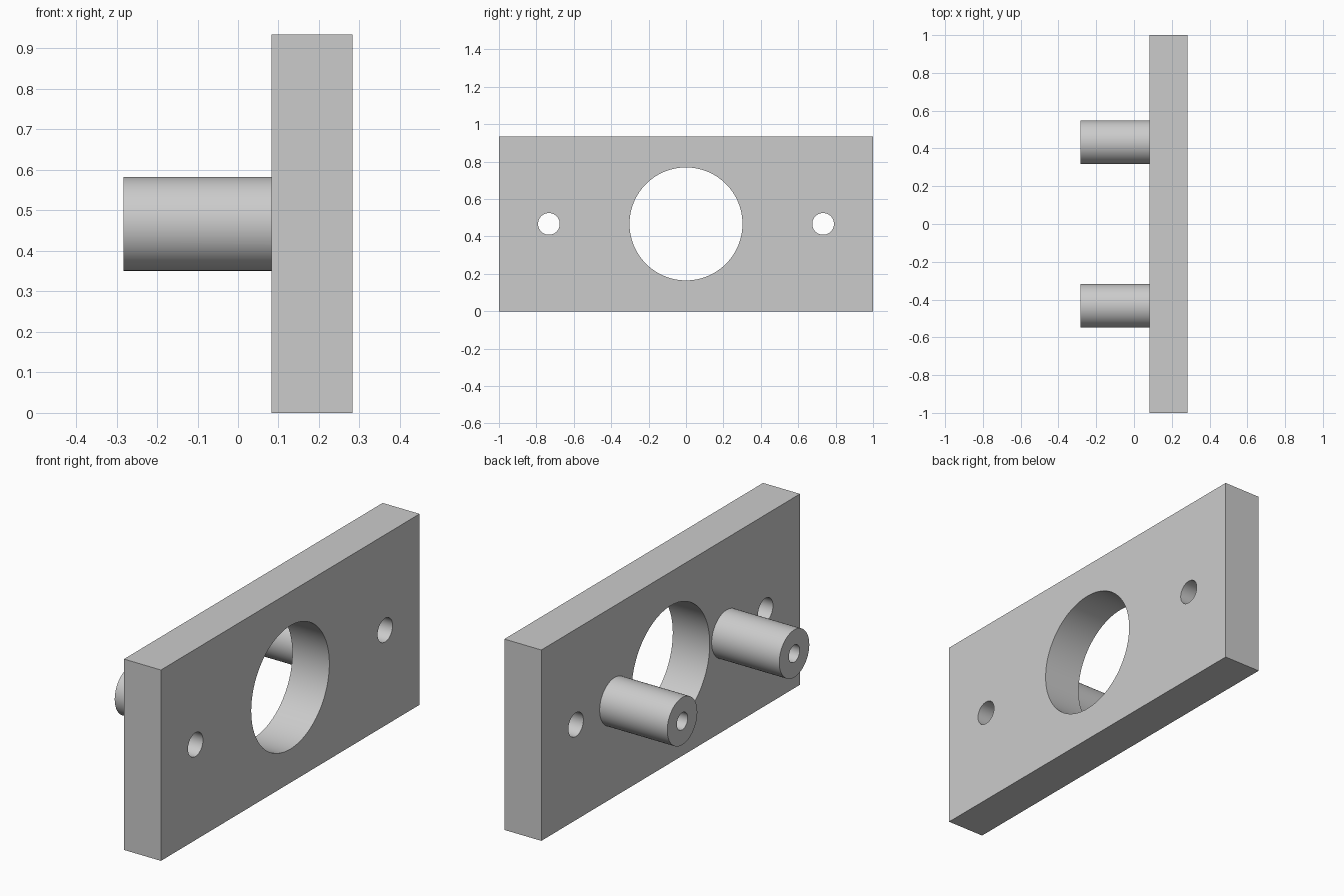
import bpy
from math import pi, radians

cube = bpy.data.objects.get("Cube")
if cube:
    bpy.data.objects.remove(cube, do_unlink=True)

grey = bpy.data.materials.new("plain grey")
grey.use_nodes = True
colour = (0.6, 0.6, 0.6, 1)
grey.diffuse_color = colour
grey.node_tree.nodes["Principled BSDF"].inputs["Base Color"].default_value = colour

MID = 0.467          # height of every hole and post
FRONT, BACK = 0.083, 0.283   # plate faces
TIP = -0.283         # free end of the posts


def rod(name, radius, x0, x1, y):
    """Cylinder along x from x0 to x1."""
    bpy.ops.mesh.primitive_cylinder_add(
        vertices=96, radius=radius, depth=x1 - x0,
        location=((x0 + x1) / 2, y, MID), rotation=(0, pi / 2, 0))
    obj = bpy.context.object
    obj.name = name
    obj.data.materials.append(grey)
    return obj


def combine(target, tool, operation):
    """Apply a boolean and discard the tool object."""
    mod = target.modifiers.new(operation.lower(), "BOOLEAN")
    mod.operation, mod.solver, mod.object = operation, "EXACT", tool
    bpy.context.view_layer.objects.active = target
    bpy.ops.object.modifier_apply(modifier=mod.name)
    bpy.data.objects.remove(tool, do_unlink=True)


# Rectangular plate
bpy.ops.mesh.primitive_cube_add(size=1, location=((FRONT + BACK) / 2, 0, MID))
plate = bpy.context.object
plate.name = "mounting_plate"
plate.scale = (BACK - FRONT, 2, 2 * MID)
bpy.ops.object.transform_apply(location=True, rotation=True, scale=True)
plate.data.materials.append(grey)

# Large central opening
combine(plate, rod("opening_cutter", 0.302, 0, 0.4, 0), "DIFFERENCE")

for side in (-1, 1):
    # Screw hole through the plate
    combine(plate, rod("screw_cutter", 0.058, 0, 0.4, side * 0.733), "DIFFERENCE")
    # Post joined to the plate, with a blind bore in its tip
    y = side * 0.433
    combine(plate, rod("post", 0.116, TIP, FRONT + 0.05, y), "UNION")
    combine(plate, rod("bore_cutter", 0.042, TIP - 0.1, FRONT - 0.05, y), "DIFFERENCE")

bpy.ops.object.select_all(action="DESELECT")
plate.select_set(True)
bpy.context.view_layer.objects.active = plate
bpy.ops.object.shade_smooth_by_angle(angle=radians(30))
